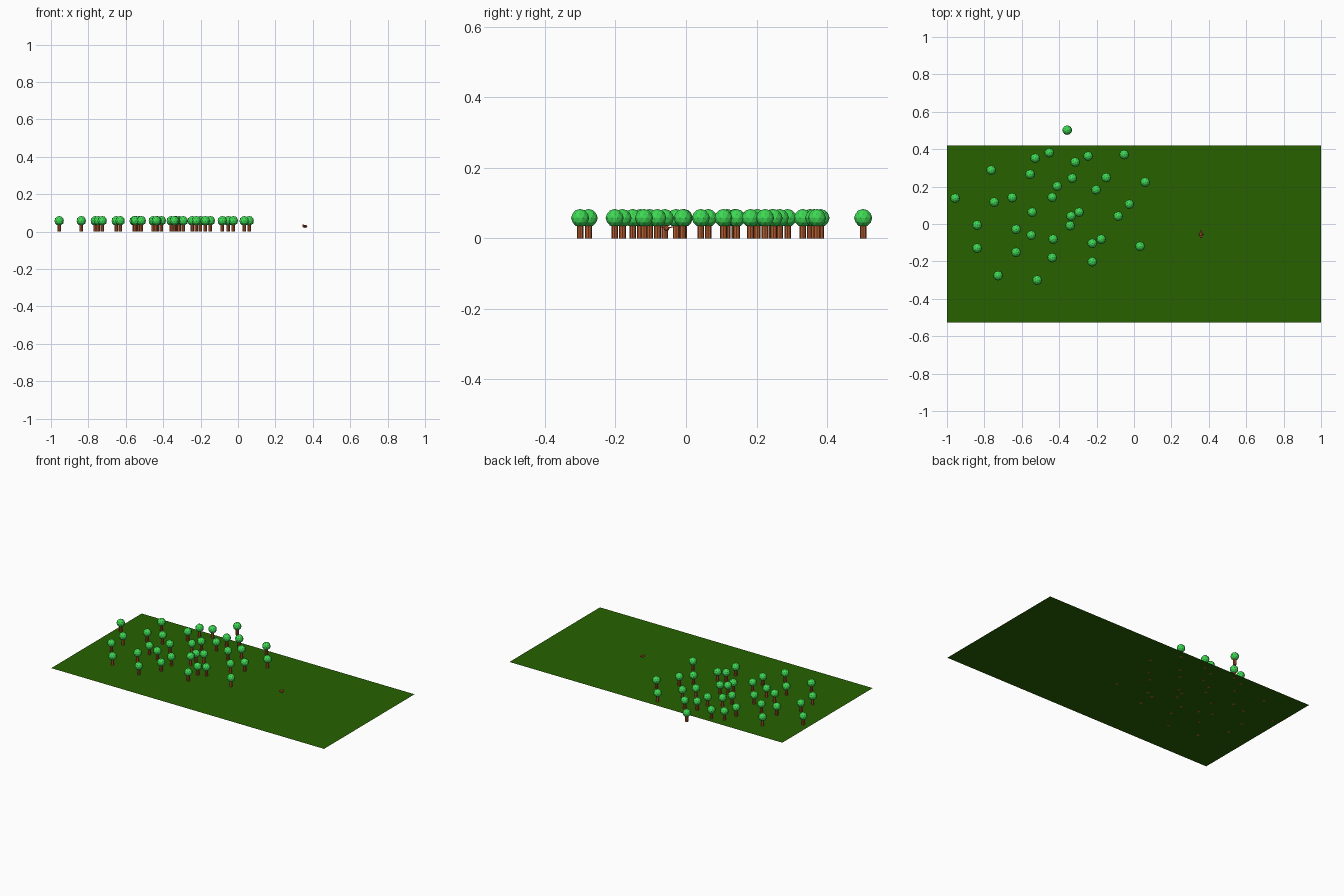
import bpy, bmesh
from mathutils import Matrix

if "Cube" in bpy.data.objects:
    bpy.data.objects.remove(bpy.data.objects["Cube"])


def material(name, rgb):
    m = bpy.data.materials.new(name)
    m.diffuse_color = (*rgb, 1)
    m.use_nodes = True
    m.node_tree.nodes["Principled BSDF"].inputs["Base Color"].default_value = m.diffuse_color
    return m


GRASS = material("grass green", (0.02, 0.12, 0.0))
LEAF = material("leaf green", (0.05, 0.7, 0.09))
BARK = material("bark brown", (0.46, 0.11, 0.03))
BIRD = material("bird red brown", (0.46, 0.09, 0.03))


def mesh_from(name, bm, mat):
    me = bpy.data.meshes.new(name)
    bm.to_mesh(me)
    bm.free()
    me.materials.append(mat)
    return me


def place(name, me, loc=(0, 0, 0)):
    ob = bpy.data.objects.new(name, me)
    ob.location = loc
    bpy.context.collection.objects.link(ob)
    return ob


# Flat meadow
bm = bmesh.new()
bm.faces.new([bm.verts.new(p) for p in
              ((-1, -0.527, 0), (1, -0.527, 0), (1, 0.42, 0), (-1, 0.42, 0))])
place("meadow", mesh_from("meadow", bm, GRASS))

# Shared trunk and crown meshes; the trunk foot just pierces the meadow
bm = bmesh.new()
bmesh.ops.create_cone(bm, cap_ends=True, segments=8, radius1=0.0095, radius2=0.0095,
                      depth=0.0455, matrix=Matrix.Translation((0, 0, 0.02225)))
trunk = mesh_from("trunk", bm, BARK)
bm = bmesh.new()
bmesh.ops.create_icosphere(bm, subdivisions=2, radius=0.0257)
crown = mesh_from("crown", bm, LEAF)

# Tree positions across the meadow
TREES = [
    (-.360, .503), (-.055, .372), (-.248, .364), (-.456, .382), (-.531, .353), (-.317, .332),
    (-.766, .289), (-.558, .267), (-.333, .246), (-.151, .249), (.057, .225), (-.413, .203),
    (-.205, .184), (-.654, .142), (-.440, .144), (-.750, .118), (-.959, .139), (-.028, .107),
    (-.547, .064), (-.296, .064), (-.339, .043), (-.087, .043), (-.841, -.005), (-.344, -.008),
    (-.633, -.027), (-.552, -.059), (-.435, -.080), (-.178, -.080), (-.226, -.102), (.030, -.118),
    (-.841, -.128), (-.633, -.150), (-.440, -.179), (-.226, -.201), (-.729, -.275), (-.520, -.299),
]
for x, y in TREES:
    place("tree_trunk", trunk, (x + 0.003, y - 0.001, 0))
    place("tree_crown", crown, (x + 0.003, y - 0.001, 0.0575))

# Tiny bird hovering over the clearing: body, head and two wings
bm = bmesh.new()
for loc, size in (((0, 0, 0), (0.013, 0.008, 0.008)), ((-0.009, 0, 0.005), (0.005, 0.005, 0.005))):
    bmesh.ops.create_icosphere(bm, subdivisions=2, radius=1,
                               matrix=Matrix.Translation(loc) @ Matrix.Diagonal((*size, 1)))
for s in (-1, 1):
    bmesh.ops.create_cube(bm, size=1, matrix=Matrix.Translation((0, s * 0.012, 0.003))
                          @ Matrix.Rotation(s * 0.25, 4, 'X')
                          @ Matrix.Diagonal((0.012, 0.014, 0.003, 1)))
place("bird", mesh_from("bird", bm, BIRD), (0.358, -0.055, 0.028))
